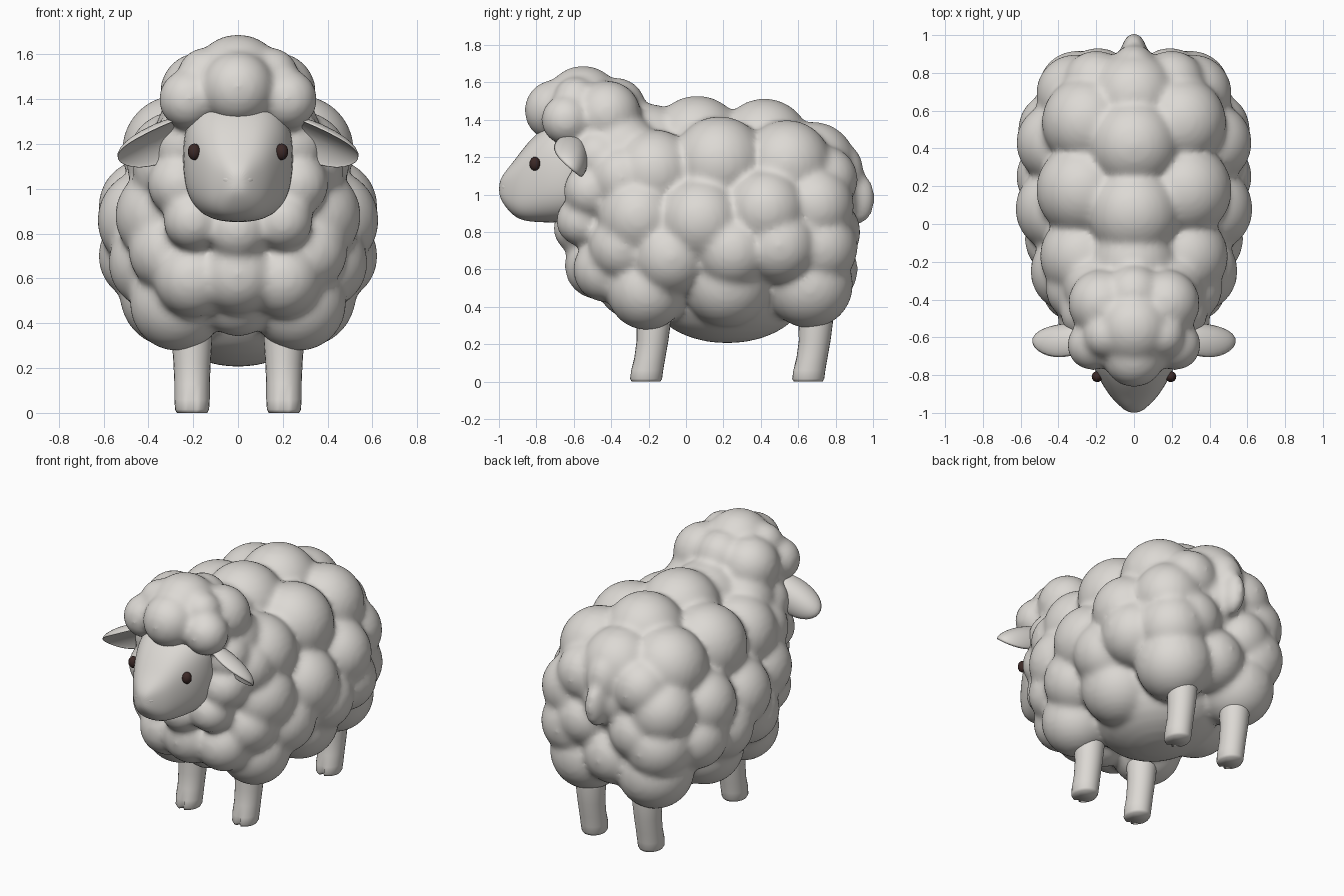
import bpy, bmesh, math
from mathutils import Matrix, Vector

if "Cube" in bpy.data.objects:
    bpy.data.objects.remove(bpy.data.objects["Cube"])


def material(name, rgb):
    m = bpy.data.materials.new(name)
    m.diffuse_color = (*rgb, 1)
    m.use_nodes = True
    m.node_tree.nodes["Principled BSDF"].inputs["Base Color"].default_value = m.diffuse_color
    return m


CREAM = material("warm grey", (0.72, 0.695, 0.66))
BROWN = material("dark brown", (0.045, 0.022, 0.02))


def finish(name, bm, mat):
    bmesh.ops.recalc_face_normals(bm, faces=bm.faces)
    for f in bm.faces:
        f.smooth = True
    me = bpy.data.meshes.new(name)
    bm.to_mesh(me)
    bm.free()
    me.materials.append(mat)
    ob = bpy.data.objects.new(name, me)
    bpy.context.collection.objects.link(ob)
    return ob


def add_ball(bm, centre, radii, rot=Matrix.Identity(4), seg=24):
    m = Matrix.Translation(centre) @ rot @ Matrix.Diagonal((*radii, 1))
    return bmesh.ops.create_uvsphere(bm, u_segments=seg, v_segments=seg // 2 + 2,
                                     radius=1, matrix=m)["verts"]


def loft(bm, rings):
    """Skin a list of equal-sized point rings and cap both ends."""
    loops = [[bm.verts.new(p) for p in r] for r in rings]
    n = len(loops[0])
    for a, b in zip(loops, loops[1:]):
        for i in range(n):
            bm.faces.new((a[i], a[(i + 1) % n], b[(i + 1) % n], b[i]))
    bm.faces.new(loops[0])
    bm.faces.new(loops[-1])


def wool(name, centre_blobs, side_blobs):
    """Fuse overlapping balls into one lumpy fleece."""
    bm = bmesh.new()
    for b in centre_blobs:
        r = b[3:] if len(b) == 6 else (b[3],) * 3
        add_ball(bm, b[:3], r)
    for x, y, z, r in side_blobs:
        for s in (1, -1):
            add_ball(bm, (s * x, y, z), (r, r, r))
    ob = finish(name, bm, CREAM)
    rm = ob.modifiers.new("fuse", 'REMESH')
    rm.mode = 'VOXEL'
    rm.voxel_size = 0.018
    rm.use_smooth_shade = True
    sm = ob.modifiers.new("soften", 'SMOOTH')
    sm.factor = 0.5
    sm.iterations = 14
    return ob


# Fleece in one piece: body, chest ruff, tail and curly cap
wool("wool", [
    # cores of body, belly, neck and cap
    (0, .18, .85, .52, .67, .54), (0, .22, .47, .36, .42, .265),
    (0, -.38, 1.05, .28, .28, .34), (0, -.48, 1.36, .24, .25, .2),
    # spine
    (0, -.2, 1.25, .235), (0, .06, 1.28, .25), (0, .42, 1.27, .245), (0, .68, 1.16, .23),
    # chest and rump
    (0, -.47, .62, .18), (0, -.3, .51, .17), (0, -.57, .82, .14),
    (0, .72, .98, .21), (0, .72, .6, .2),
    # tail
    (0, .85, 1.12, .11, .1, .15), (0, .925, .98, .065, .085, .14),
    # cap
    (0, -.7, 1.45, .165), (0, -.55, 1.5, .2, .2, .19), (0, -.37, 1.47, .155),
], [
    # upper flank
    (.27, -.17, 1.12, .23), (.27, .18, 1.17, .25), (.25, .54, 1.16, .24), (.2, .74, 1.08, .18),
    # middle flank
    (.33, -.25, .88, .22), (.4, .08, .86, .23), (.41, .43, .92, .215), (.31, .69, .94, .21),
    (.37, -.08, .67, .21), (.42, .25, .70, .205), (.41, .5, .73, .205), (.3, .71, .72, .21),
    # lower flank and thighs
    (.29, .22, .53, .24), (.27, -.21, .49, .215), (.24, .66, .52, .235),
    # chest and ruff
    (.2, -.43, .60, .175), (.31, -.34, .72, .18), (.2, -.56, .86, .135),
    (.26, -.51, 1.02, .145), (.24, -.47, 1.2, .15), (.29, -.34, 1.09, .18), (.18, -.34, 1.25, .19),
    # rump
    (.19, .75, .8, .185),
    # cap
    (.22, -.64, 1.4, .135), (.17, -.42, 1.43, .18), (.15, -.59, 1.51, .12),
])

# Face: rounded-box sections lofted from the nose backwards (y, z centre, half width, half height)
bm = bmesh.new()
rings = []
for y, zc, w, h in [(-1.0, 1.03, .022, .035), (-.975, 1.03, .065, .085), (-.92, 1.03, .122, .15),
                    (-.86, 1.06, .163, .205), (-.78, 1.10, .208, .25), (-.68, 1.13, .25, .285),
                    (-.5, 1.15, .255, .285)]:
    ring = []
    for i in range(20):
        a = math.tau * i / 20
        c, s = math.cos(a), math.sin(a)
        ring.append((w * math.copysign(abs(c) ** .75, c), y, zc + h * math.copysign(abs(s) ** .75, s)))
    rings.append(ring)
loft(bm, rings)
face = finish("face", bm, CREAM)
face.modifiers.new("round", 'SUBSURF').levels = 2

# Nose pad
bm = bmesh.new()
add_ball(bm, (0, -.95, 1.04), (.075, .045, .035))
finish("nose", bm, CREAM)

for side, s in (("left", 1), ("right", -1)):
    # Eye
    bm = bmesh.new()
    add_ball(bm, (s * .195, -.808, 1.165), (.029, .029, .037), seg=16)
    finish(side + "_eye", bm, BROWN)

    # Ear: leaf-shaped ellipsoid, cupped on its lower front side
    bm = bmesh.new()
    verts = add_ball(bm, (0, 0, 0), (.19, .11, .06), seg=28)
    for v in verts:
        if v.co.z < 0:
            v.co.z *= -.1
        v.co.z -= 3 * v.co.y ** 2
    along = Vector((.27, -.02, -.13)).normalized()
    up = Vector((.35, .65, .62))
    up = (up - along * up.dot(along)).normalized()
    across = up.cross(along)
    rot = Matrix((along, across, up)).transposed().to_4x4()
    m = Matrix.Diagonal((s, 1, 1, 1)) @ Matrix.Translation((.365, -.6, 1.215)) @ rot
    bmesh.ops.transform(bm, matrix=m, verts=bm.verts)
    finish(side + "_ear", bm, CREAM)

    # Legs: leaning tapered columns with a cleft at the front of the hoof
    for part, y0 in (("front", -.215), ("hind", .652)):
        bm = bmesh.new()
        rings = []
        for z, dy, rx, ry, cleft in [(0, 0, .068, .078, .65), (.015, 0, .076, .087, .68),
                                     (.06, .006, .079, .087, .9), (.13, .022, .079, .083, 1),
                                     (.22, .036, .083, .085, 1), (.32, .042, .09, .092, 1),
                                     (.48, .045, .09, .092, 1)]:
            ring = []
            for i in range(24):
                a = math.tau * i / 24 - math.pi / 2
                k = cleft if i == 0 else 1
                ring.append((s * .205 + rx * math.cos(a), y0 + dy + k * ry * math.sin(a), z))
            rings.append(ring)
        loft(bm, rings)
        finish(f"{side}_{part}_leg", bm, CREAM)
